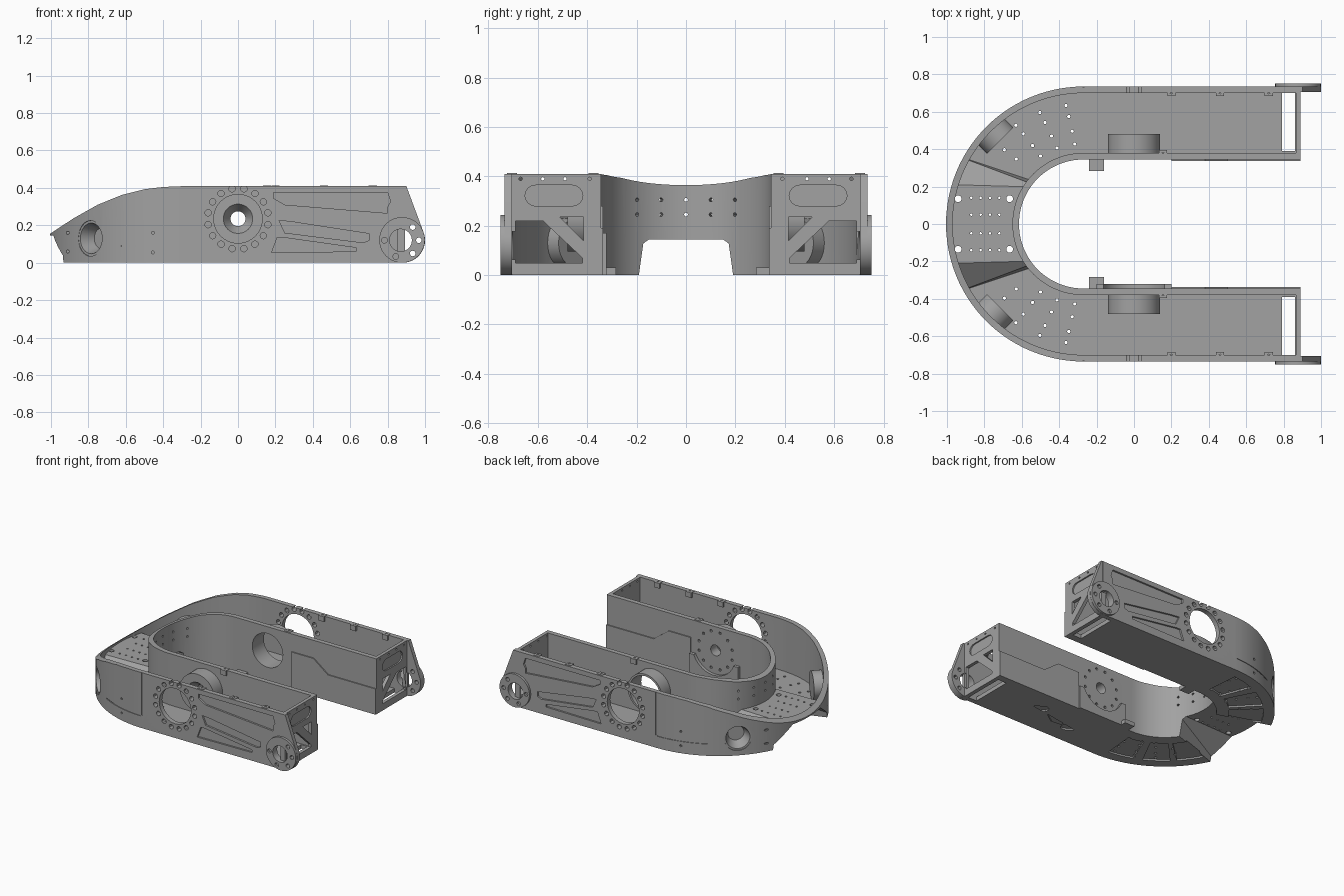
import bpy, bmesh, math
from math import sin, cos, radians
from mathutils import Vector, Matrix

if "Cube" in bpy.data.objects:
    bpy.data.objects.remove(bpy.data.objects["Cube"])

metal = bpy.data.materials.new("grey_metal")
metal.use_nodes = True
GREY = (0.36, 0.36, 0.36, 1)
metal.diffuse_color = GREY
metal.node_tree.nodes["Principled BSDF"].inputs["Base Color"].default_value = GREY

BEND = -0.27          # x of the bend centre
OUT, INN = 0.735, 0.345
TOP, FLOOR = 0.41, 0.03
HUB_Z = 0.235


def make(name, bm):
    bmesh.ops.recalc_face_normals(bm, faces=bm.faces)
    me = bpy.data.meshes.new(name)
    bm.to_mesh(me)
    bm.free()
    me.materials.append(metal)
    ob = bpy.data.objects.new(name, me)
    bpy.context.collection.objects.link(ob)
    return ob


def prism(bm, pts, a, b, axis="z"):
    """Extrude a 2D outline from a to b along z (xy outline) or y (xz outline)."""
    def at(p, h):
        if axis == "z":
            return (p[0], p[1], h)
        return (p[0], h, p[1]) if axis == "y" else (h, p[0], p[1])
    low = [bm.verts.new(at(p, a)) for p in pts]
    high = [bm.verts.new(at(p, b)) for p in pts]
    bm.faces.new(low)
    bm.faces.new(high[::-1])
    for i in range(len(pts)):
        j = (i + 1) % len(pts)
        bm.faces.new((low[j], low[i], high[i], high[j]))


def box(bm, x0, x1, y0, y1, z0, z1):
    prism(bm, [(x0, y0), (x1, y0), (x1, y1), (x0, y1)], z0, z1)


def rod(bm, r, p, q, r2=None, n=16):
    p, q = Vector(p), Vector(q)
    d = q - p
    m = Matrix.Translation((p + q) / 2) @ d.to_track_quat("Z", "Y").to_matrix().to_4x4()
    bmesh.ops.create_cone(bm, cap_ends=True, segments=n, radius1=r,
                          radius2=r if r2 is None else r2, depth=d.length, matrix=m)


def arc(r, a, b, n, cx=0.0, cy=0.0):
    return [(cx + r * cos(radians(a + (b - a) * i / n)),
             cy + r * sin(radians(a + (b - a) * i / n))) for i in range(n + 1)]


def sector(r0, r1, a0, a1, n=12):
    return arc(r0, a0, a1, n, BEND) + arc(r1, a1, a0, n, BEND)


def u_shape(ro, ri, end):
    return ([(end, ro)] + arc(ro, 90, 270, 56, BEND) + [(end, -ro), (end, -ri)]
            + arc(ri, 270, 90, 44, BEND) + [(end, ri)])


def boolean(ob, cutter, op="DIFFERENCE"):
    mod = ob.modifiers.new("cut", "BOOLEAN")
    mod.operation, mod.object, mod.solver = op, cutter, "MANIFOLD"
    bpy.context.view_layer.objects.active = ob
    bpy.ops.object.modifier_apply(modifier="cut")
    bpy.data.objects.remove(cutter)


def cut(ob, build):
    bm = bmesh.new()
    build(bm)
    boolean(ob, make("cutter", bm))


def part(name, build):
    bm = bmesh.new()
    build(bm)
    return make(name, bm)


def passage(bm, grow, z):
    """Flared tapered block under the middle of the bend."""
    for x, low, high in ((-0.5, 0.172, 0.147), (-1.1, 0.372, 0.164)):
        for s in (-1, 1):
            bm.verts.new((x, s * (low + grow), -0.001))
            bm.verts.new((x, s * (high + grow), z))
    bmesh.ops.convex_hull(bm, input=bm.verts)


def polar(r, a, z):
    return (BEND + r * cos(radians(a)), r * sin(radians(a)), z)


# Hollow U-shaped tray with a passage below the bend
body = part("chassis_tray", lambda bm: prism(bm, u_shape(OUT, INN, 0.89), 0, TOP))
cavity = part("cavity", lambda bm: prism(bm, u_shape(0.70, 0.38, 0.865), FLOOR, 1))
cut(cavity, lambda bm: passage(bm, 0.05, 0.165))
boolean(body, cavity)
cut(body, lambda bm: passage(bm, 0, 0.145))

# Rounded slope of the nose
slope = [(-0.28, TOP), (-0.4, 0.405), (-0.5, 0.393), (-0.62, 0.363), (-0.75, 0.31),
         (-0.88, 0.237), (-1.02, 0.145), (-1.1, 0.1), (-1.1, 0.6), (-0.28, 0.6)]
cut(body, lambda bm: prism(bm, slope, -1, 1, "y"))

# Side wall pockets, outlines in x and z
pockets = [
    [(0.19, 0.375), (0.80, 0.375), (0.83, 0.285), (0.80, 0.265), (0.25, 0.31), (0.19, 0.345)],
    [(0.22, 0.225), (0.28, 0.22), (0.70, 0.155), (0.70, 0.12), (0.67, 0.107), (0.25, 0.16)],
    [(0.21, 0.135), (0.24, 0.135), (0.63, 0.08), (0.63, 0.06), (0.18, 0.055)]]


def large_cuts(bm):
    for s in (-1, 1):
        rod(bm, 0.13, (0, s * 0.69, HUB_Z), (0, s * 0.8, HUB_Z), n=40)
        rod(bm, 0.06, (0.87, s * 0.69, 0.12), (0.87, s * 0.8, 0.12), n=24)
        for p in pockets:
            prism(bm, p, s * 0.722, s * 0.8, "y")
        # gap in the floor and openings in the end wall
        box(bm, 0.79, 0.86, min(s * 0.39, s * 0.7), max(s * 0.39, s * 0.7), -0.1, 0.05)
        window = [(0.51, 0.235), (0.415, 0.235), (0.415, 0.14)]
        lower = [(0.69, 0.22), (0.58, 0.22), (0.42, 0.07), (0.42, 0.05), (0.69, 0.05)]
        for shape in (window, lower):
            prism(bm, [(s * y, z) for y, z in shape], 0.862, 0.95, "x")
        slot = arc(0.042, 90, 270, 8, 0.46, 0.322) + arc(0.042, -90, 90, 8, 0.61, 0.322)
        prism(bm, [(s * y, z) for y, z in slot], 0.88, 0.95, "x")
        # round port through the bend
        rod(bm, 0.095, polar(0.66, s * 135, 0.13), polar(0.85, s * 135, 0.13), n=32)
        # shallow panel seam
        box(bm, BEND - 0.003, BEND + 0.003, min(s * 0.73, s * 0.8), max(s * 0.73, s * 0.8), 0.095, 0.5)
        prism(bm, sector(0.73, 0.8, s * 91, s * 119), 0.087, 0.093)
    rod(bm, 0.125, (0, 0.3, HUB_Z), (0, 0.45, HUB_Z), n=40)
    rod(bm, 0.04, (0, -0.3, HUB_Z), (0, -0.45, HUB_Z), n=24)


cut(body, large_cuts)


# Pockets under the floor
def floor_pockets(bm):
    for s in (-1, 1):
        for i in range(5):
            x, turn = 0.64 - i * 0.2, radians(35 if i % 2 else -35)
            pts = arc(0.035, 90, 270, 6, -0.08) + arc(0.035, -90, 90, 6, 0.08)
            prism(bm, [(x + u * cos(turn) - v * sin(turn),
                        s * (0.54 + u * sin(turn) + v * cos(turn))) for u, v in pts], -0.1, 0.012)
        for a in (95, 117, 137):
            prism(bm, sector(0.43, 0.66, s * a, s * (a + 16)), -0.1, 0.012)


cut(body, floor_pockets)


# Small drilled holes
def drill(bm):
    for s in (-1, 1):
        for i in range(16):
            a = radians(i * 22.5 + 11.25)
            x, z = 0.163 * cos(a), HUB_Z + 0.163 * sin(a)
            rod(bm, 0.017, (x, s * 0.69, z), (x, s * 0.8, z), n=12)
        for r, count in ((0.43, 3), (0.5, 4), (0.58, 4), (0.64, 3)):
            for i in range(count):
                a = s * (92 + i * 13 + r * 10)
                rod(bm, 0.009, polar(r, a, -0.1), polar(r, a, 0.06), n=8)
        for x in (-0.94, -0.665):
            rod(bm, 0.018, (x, s * 0.135, 0.1), (x, s * 0.135, 0.2), n=16)
        for x in (-0.87, -0.82, -0.77, -0.72):
            for y in (0.05, 0.14):
                rod(bm, 0.007, (x, s * y, 0.1), (x, s * y, 0.2), n=8)
        for y in (0.39, 0.49, 0.58, 0.67):
            rod(bm, 0.007, (0.85, s * y, 0.39), (0.95, s * y, 0.39), n=8)
        for x, z in ((-0.455, 0.055), (-0.455, 0.16), (-0.91, 0.06), (-0.91, 0.16)):
            y = math.sqrt(OUT ** 2 - (x - BEND) ** 2)
            rod(bm, 0.008, (x, s * (y - 0.02), z), (x, s * (y + 0.05), z), n=8)
    for i in range(12):
        a = radians(i * 30 + 15)
        x, z = 0.14 * cos(a), HUB_Z + 0.14 * sin(a)
        rod(bm, 0.01, (x, -0.33, z), (x, -0.37, z), n=8)
    for a in (145, 163, 180, 197, 215):
        for z in (0.245, 0.305):
            rod(bm, 0.008, polar(0.3, a, z), polar(0.42, a, z), n=8)


cut(body, drill)
parts = [body]

for s, side in ((-1, "right"), (1, "left")):
    # Rounded lug carrying the end joint
    def lug(bm):
        pts = [(0.8, 0)] + arc(0.12, -90, 18, 16, 0.88, 0.12) + [(0.9, TOP), (0.865, TOP), (0.8, 0.3)]
        prism(bm, pts, s * 0.705, s * 0.7345, "y")

    def joint(bm):
        rod(bm, 0.122, (0.877, s * 0.73, 0.122), (0.877, s * 0.752, 0.122), n=40)

    def joint_holes(bm):
        rod(bm, 0.06, (0.87, s * 0.69, 0.12), (0.87, s * 0.8, 0.12), n=24)
        for a in (-110, -50, 0, 50, 180):
            x, z = 0.875 + 0.092 * cos(radians(a)), 0.12 + 0.092 * sin(radians(a))
            rod(bm, 0.015, (x, s * 0.69, z), (x, s * 0.8, z), n=12)

    for name, build in (("lug", lug), ("joint_ring", joint)):
        ob = part(f"{side}_{name}", build)
        cut(ob, joint_holes)
        parts.append(ob)
    parts.append(part(f"{side}_joint_bar", lambda bm: box(
        bm, 0.852, 0.892, *sorted((s * 0.706, s * 0.722)), 0.055, 0.19)))

    # Cup set into the port of the bend
    cup = part(f"{side}_port_cup", lambda bm: rod(
        bm, 0.1, polar(0.63, s * 135, 0.13), polar(0.728, s * 135, 0.13), n=32))
    cut(cup, lambda bm: rod(bm, 0.055, polar(0.65, s * 135, 0.13),
                            polar(0.75, s * 135, 0.13), 0.09, 32))
    parts.append(cup)

    # Hub boss on the inner wall
    boss = part(f"{side}_hub_boss", lambda bm: rod(
        bm, 0.14, (0, s * 0.375, HUB_Z), (0, s * 0.48, HUB_Z), n=40))
    if s > 0:
        cut(boss, lambda bm: rod(bm, 0.125, (0, 0.3, HUB_Z), (0, 0.6, HUB_Z), n=40))
    else:
        cut(boss, lambda bm: rod(bm, 0.04, (0, -0.3, HUB_Z), (0, -0.6, HUB_Z), n=24))
        cut(boss, lambda bm: rod(bm, 0.04, (0, -0.42, HUB_Z), (0, -0.49, HUB_Z), 0.085, 32))
    parts.append(boss)

    # Raised lower panel of the channel, foot tab and screw tabs
    panel = [(0.2, 0), (0.89, 0), (0.89, 0.19), (0.5, 0.19), (0.38, 0.28), (0.2, 0.28)]
    parts.append(part(f"{side}_channel_panel", lambda bm: prism(
        bm, panel, s * 0.337, s * 0.35, "y")))
    parts.append(part(f"{side}_foot_tab", lambda bm: box(
        bm, -0.24, -0.16, *sorted((s * 0.283, s * 0.35)), 0, 0.03)))

    def tabs(bm):
        for x, y in ((0.2, 0.705), (0.46, 0.705), (0.72, 0.705), (0.155, 0.375)):
            box(bm, x - 0.022, x + 0.022, s * y - 0.02, s * y + 0.02, 0.375, TOP + 0.003)
    screw = part(f"{side}_screw_tabs", tabs)
    cut(screw, lambda bm: [rod(bm, 0.009, (x, s * y, 0.39), (x, s * y, 0.5), n=10) for x, y in
                           ((0.2, 0.705), (0.46, 0.705), (0.72, 0.705), (0.155, 0.375))])
    parts.append(screw)

# Crescent guard below the small hub hole
guard = part("hub_guard", lambda bm: box(bm, -0.2, 0.2, -0.35, -0.322, 0, 0.17))
cut(guard, lambda bm: rod(bm, 0.175, (0, -0.3, HUB_Z), (0, -0.4, HUB_Z), n=48))
parts.append(guard)

for ob in bpy.context.selected_objects:
    ob.select_set(False)
for ob in parts:
    ob.select_set(True)
bpy.context.view_layer.objects.active = body
bpy.ops.object.shade_smooth_by_angle(angle=radians(30))
